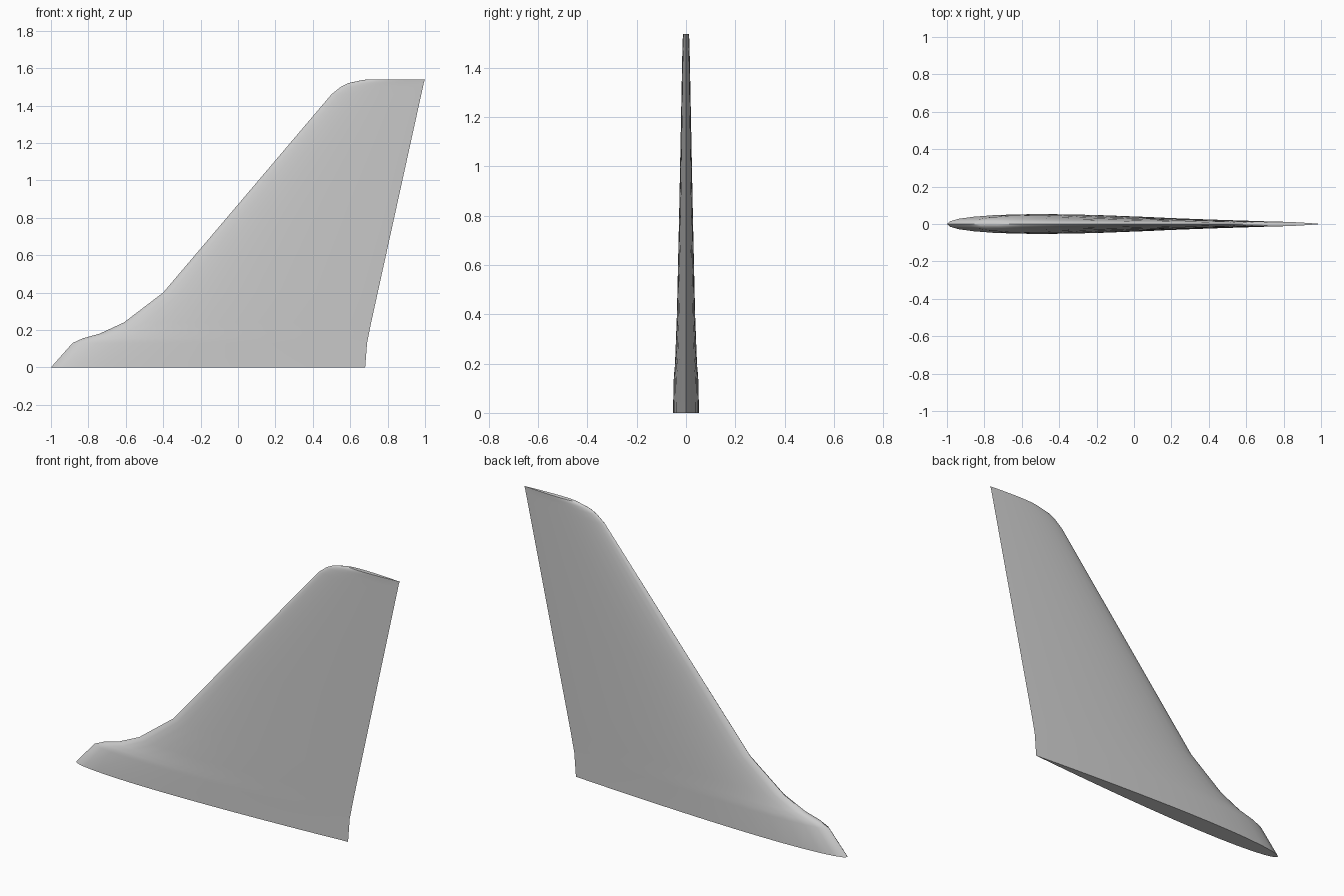
import bpy, bmesh, math

cube = bpy.data.objects.get("Cube")
if cube:
    bpy.data.objects.remove(cube)

grey = bpy.data.materials.new("light grey")
grey.use_nodes = True
colour = (0.6, 0.6, 0.6, 1)
grey.diffuse_color = colour
grey.node_tree.nodes["Principled BSDF"].inputs["Base Color"].default_value = colour

# Fin sections: height, leading edge x, trailing edge x, half thickness
SECTIONS = [
    (0, -1, .68, .053), (.13, -.885, .69, .05), (.155, -.83, .695, .049),
    (.18, -.74, .70, .046), (.24, -.61, .712, .043), (.4, -.4, .747, .037),
    (.8, -.06, .835, .028), (1.46, .5, .98, .015), (1.5, .55, .989, .0138),
    (1.52, .59, .993, .0132), (1.535, .66, .998, .0125), (1.538, .68, 1, .012)]
STEPS = 16


def airfoil(t):
    """Half thickness along the chord, scaled to a maximum of one."""
    return 10 * (.2969 * math.sqrt(t) - .126 * t - .3516 * t**2
                 + .2843 * t**3 - .1036 * t**4)


def ring(bm, z, lead, trail, half):
    points = []
    for i in range(2 * STEPS):
        angle = math.pi * i / STEPS
        t = (1 + math.cos(angle)) / 2
        y = half * max(airfoil(t), 0) if i % STEPS else 0
        points.append(bm.verts.new((lead + t * (trail - lead),
                                    y if i < STEPS else -y, z)))
    return points


# Loft the sections and cap both ends
bm = bmesh.new()
rings = [ring(bm, *section) for section in SECTIONS]
for low, high in zip(rings, rings[1:]):
    for i in range(len(low)):
        j = (i + 1) % len(low)
        bm.faces.new((low[i], low[j], high[j], high[i]))
bm.faces.new(list(reversed(rings[0])))
bm.faces.new(rings[-1])
bmesh.ops.recalc_face_normals(bm, faces=bm.faces)

mesh = bpy.data.meshes.new("tail_fin")
bm.to_mesh(mesh)
bm.free()
mesh.materials.append(grey)
fin = bpy.data.objects.new("tail_fin", mesh)
bpy.context.collection.objects.link(fin)
bpy.context.view_layer.objects.active = fin
fin.select_set(True)
bpy.ops.object.shade_smooth_by_angle(angle=math.radians(40))
